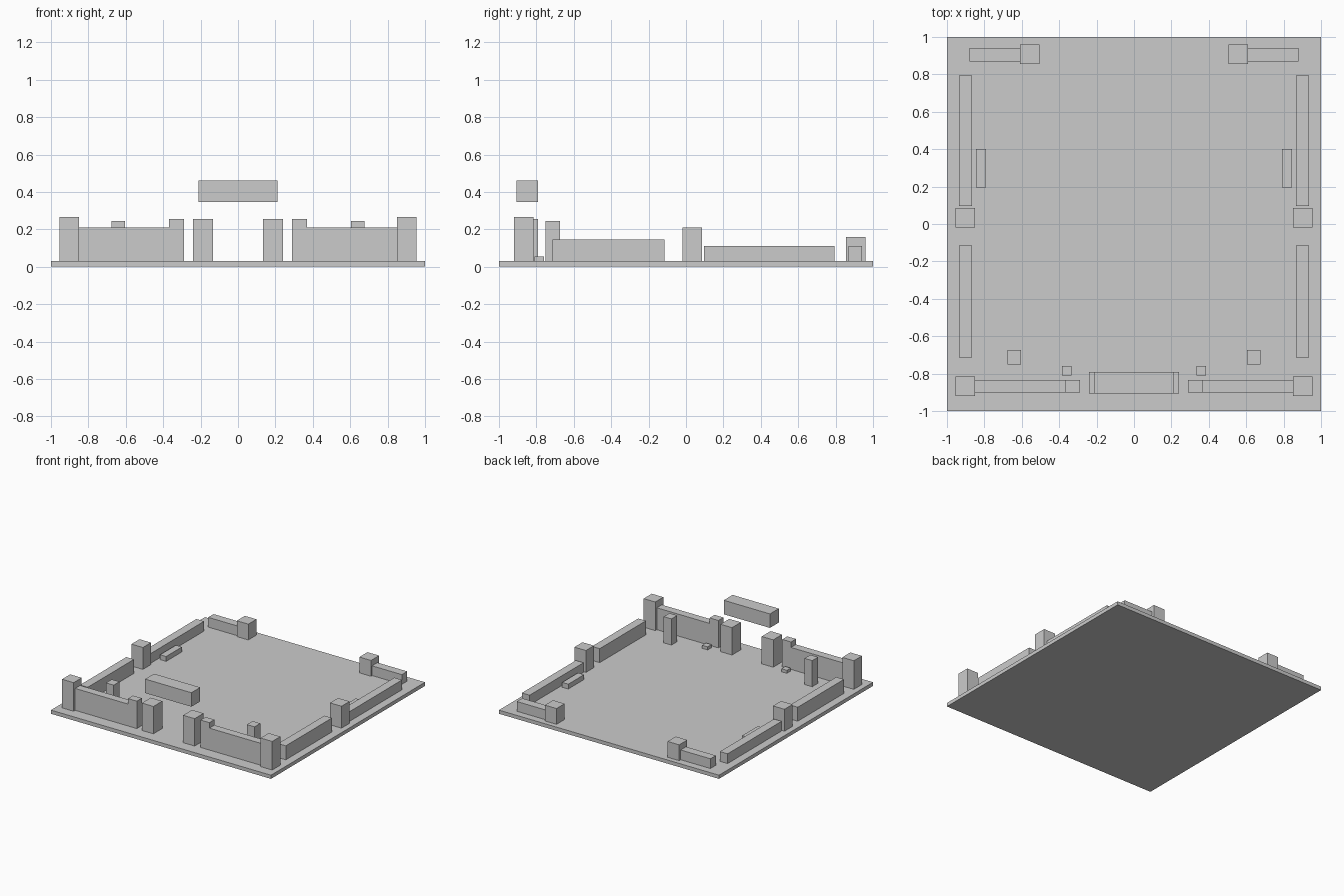
import bpy
import bmesh
from mathutils import Matrix, Vector

cube = bpy.data.objects.get("Cube")
if cube:
    bpy.data.objects.remove(cube, do_unlink=True)

stone = bpy.data.materials.new("grey stone")
stone.use_nodes = True
GREY = (0.6, 0.6, 0.6, 1)
stone.diffuse_color = GREY
stone.node_tree.nodes["Principled BSDF"].inputs["Base Color"].default_value = GREY

FLOOR = 0.03


def block(name, x, y, z):
    """Box spanning the given (low, high) ranges."""
    spans = (x, y, z)
    centre = Vector([(a + b) / 2 for a, b in spans])
    size = Vector([b - a for a, b in spans])
    bm = bmesh.new()
    bmesh.ops.create_cube(bm, size=1, matrix=Matrix.Diagonal(size).to_4x4())
    mesh = bpy.data.meshes.new(name)
    bm.to_mesh(mesh)
    bm.free()
    mesh.materials.append(stone)
    obj = bpy.data.objects.new(name, mesh)
    obj.location = centre
    bpy.context.collection.objects.link(obj)


def pair(name, x, y, top):
    """Block on the floor slab, repeated on both sides."""
    block("left_" + name, x, y, (FLOOR, top))
    block("right_" + name, (-x[1], -x[0]), y, (FLOOR, top))


# Ground slab and the lintel raised over the gate
block("ground_slab", (-1, 1), (-1, 1), (0, FLOOR))
block("gate_lintel", (-0.21, 0.21), (-0.905, -0.79), (0.345, 0.46))

# Front wall and gate
pair("gate_pillar", (0.135, 0.24), (-0.905, -0.79), 0.255)
pair("front_wall", (0.37, 0.85), (-0.9, -0.835), 0.21)
pair("front_wall_end", (0.29, 0.37), (-0.9, -0.835), 0.255)
pair("front_corner_tower", (0.85, 0.955), (-0.92, -0.815), 0.265)

# Courtyard furniture
pair("low_step", (0.335, 0.385), (-0.81, -0.76), 0.055)
pair("courtyard_post", (0.605, 0.675), (-0.75, -0.675), 0.245)
pair("bench", (0.79, 0.845), (0.195, 0.4), 0.07)

# Side walls
pair("side_wall_front", (0.865, 0.935), (-0.715, -0.115), 0.145)
pair("side_tower", (0.85, 0.955), (-0.02, 0.085), 0.21)
pair("side_wall_rear", (0.865, 0.935), (0.095, 0.795), 0.11)

# Rear wall
pair("rear_tower", (0.505, 0.61), (0.855, 0.96), 0.16)
pair("rear_wall", (0.61, 0.88), (0.87, 0.94), 0.11)
